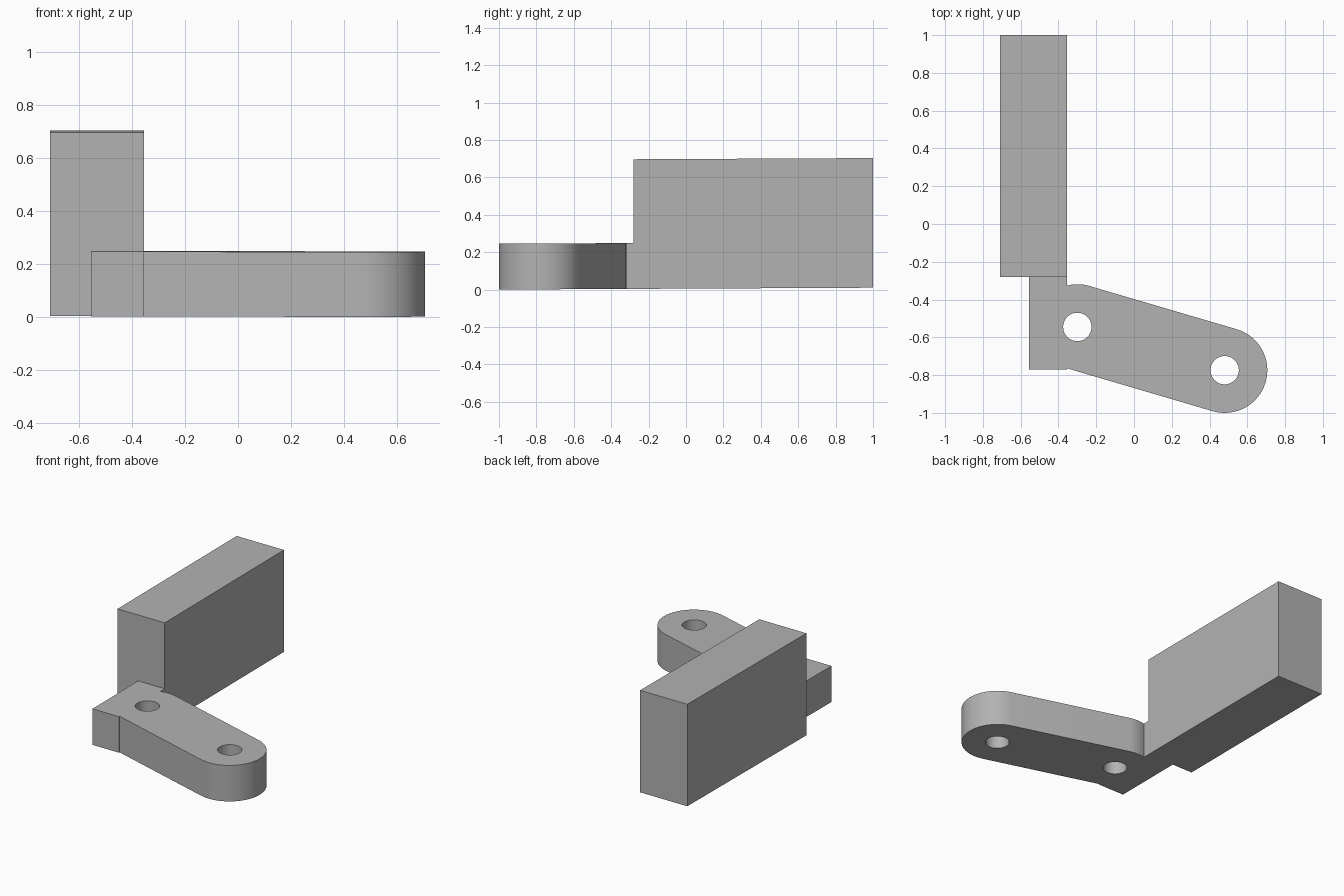
import bpy, bmesh
from math import atan2, cos, sin, pi, radians

if "Cube" in bpy.data.objects:
    bpy.data.objects.remove(bpy.data.objects["Cube"])

gray = bpy.data.materials.new("plain gray")
gray.use_nodes = True
gray.diffuse_color = (0.45, 0.45, 0.45, 1)
gray.node_tree.nodes["Principled BSDF"].inputs["Base Color"].default_value = gray.diffuse_color

TILT = 0.005  # the whole part rises slightly towards the back


def arc(center, radius, start, end, steps):
    return [(center[0] + radius * cos(start + (end - start) * i / steps),
             center[1] + radius * sin(start + (end - start) * i / steps))
            for i in range(steps + 1)]


def prism(name, outline, z0, z1):
    """Extrude a counter-clockwise plan outline upwards."""
    bm = bmesh.new()
    base = bm.faces.new([bm.verts.new((x, y, z0)) for x, y in outline])
    top = bmesh.ops.extrude_face_region(bm, geom=[base])["geom"]
    for v in top:
        if isinstance(v, bmesh.types.BMVert):
            v.co.z = z1
    for v in bm.verts:
        v.co.z += TILT * (v.co.y + 1)
    bmesh.ops.recalc_face_normals(bm, faces=bm.faces)
    mesh = bpy.data.meshes.new(name)
    bm.to_mesh(mesh)
    bm.free()
    mesh.materials.append(gray)
    obj = bpy.data.objects.new(name, mesh)
    bpy.context.collection.objects.link(obj)
    return obj


def rectangle(x0, x1, y0, y1):
    return [(x0, y0), (x1, y0), (x1, y1), (x0, y1)]


# Tall rectangular block
prism("tall_block", rectangle(-0.71, -0.355, -0.28, 1), 0, 0.693)

# Arm: square root joined to a slanted bar with a rounded end
inner, outer, radius = (-0.30, -0.545), (0.48, -0.774), 0.226
slant = atan2(outer[1] - inner[1], outer[0] - inner[0])
outline = [(-0.555, -0.77), (-0.355, -0.77), (-0.355, -0.764)]
outline += arc(outer, radius, slant - pi / 2, slant + pi / 2, 32)
outline += arc(inner, radius, slant + pi / 2, radians(104.1), 8)
outline += [(-0.355, -0.28), (-0.555, -0.28)]
arm = prism("arm", outline, 0, 0.245)

# Pin holes through the arm
for name, center in (("inner", inner), ("outer", outer)):
    cutter = prism(name + "_hole_cutter", arc(center, 0.075, 0, 2 * pi, 48)[:-1], -0.1, 0.4)
    cutter.hide_render = True
    cutter.hide_set(True)
    cut = arm.modifiers.new(name + "_hole", "BOOLEAN")
    cut.operation = "DIFFERENCE"
    cut.solver = "EXACT"
    cut.object = cutter

# Bake the holes, remove the cutters, and smooth the round walls
bpy.context.view_layer.update()
evaluated = arm.evaluated_get(bpy.context.evaluated_depsgraph_get())
baked = bpy.data.meshes.new_from_object(evaluated)
arm.modifiers.clear()
arm.data = baked
for name in ("inner", "outer"):
    bpy.data.objects.remove(bpy.data.objects[name + "_hole_cutter"])
bpy.ops.object.select_all(action="DESELECT")
arm.select_set(True)
bpy.context.view_layer.objects.active = arm
bpy.ops.object.shade_smooth_by_angle(angle=radians(30))
